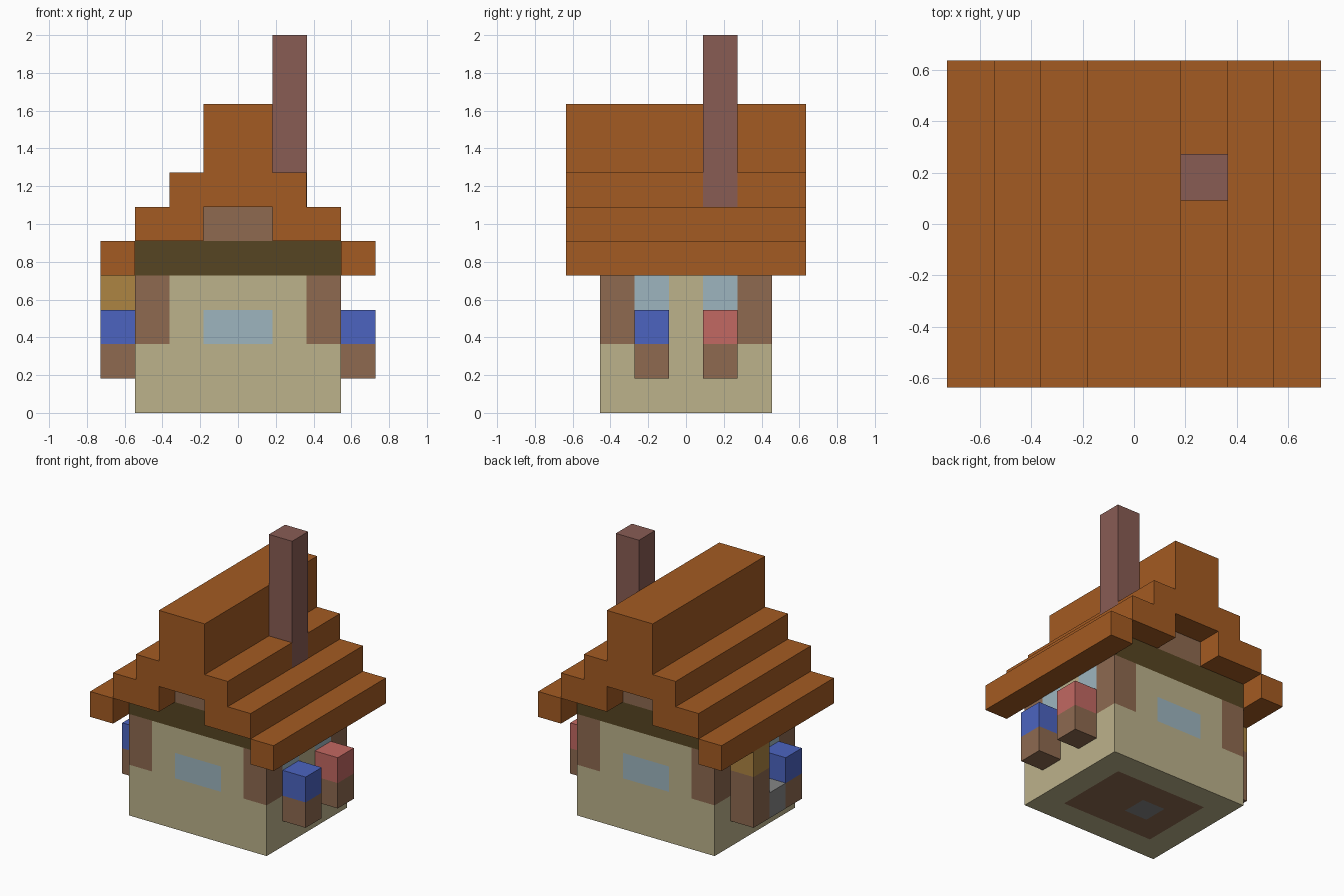
import bpy
import bmesh
from mathutils import Vector

U = 2 / 11  # one building block; all sizes below are counted in blocks

cube = bpy.data.objects.get("Cube")
if cube:
    bpy.data.objects.remove(cube, do_unlink=True)


def linear(c):
    c /= 255
    return c / 12.92 if c <= 0.04045 else ((c + 0.055) / 1.055) ** 2.4


def material(name, *rgb):
    mat = bpy.data.materials.new(name)
    mat.use_nodes = True
    color = [linear(c) for c in rgb] + [1]
    mat.diffuse_color = color
    bsdf = mat.node_tree.nodes["Principled BSDF"]
    bsdf.inputs["Base Color"].default_value = color
    bsdf.inputs["Roughness"].default_value = 0.9
    return mat


ORANGE = material("roof orange", 164, 91, 34)
PLASTER = material("plaster beige", 188, 178, 139)
WOOD = material("wood brown", 142, 106, 80)
BEAM = material("dark beam", 86, 69, 34)
GLASS = material("pale glass", 157, 181, 191)
BLUE = material("flower blue", 76, 100, 192)
RED = material("flower red", 194, 104, 98)
YELLOW = material("straw yellow", 174, 133, 66)
BRICK = material("chimney brick", 137, 92, 84)
GRAY = material("stone gray", 133, 134, 134)


def finish(name, bm, *mats):
    bmesh.ops.recalc_face_normals(bm, faces=bm.faces)
    bmesh.ops.scale(bm, vec=(U, U, U), verts=bm.verts)
    mesh = bpy.data.meshes.new(name)
    bm.to_mesh(mesh)
    bm.free()
    for mat in mats:
        mesh.materials.append(mat)
    obj = bpy.data.objects.new(name, mesh)
    bpy.context.collection.objects.link(obj)
    return obj


def box_mesh(x, y, z):
    """Box from three (low, high) ranges."""
    bm = bmesh.new()
    bmesh.ops.create_cube(bm, size=1)
    for v in bm.verts:
        v.co = Vector([r[0] if c < 0 else r[1] for c, r in zip(v.co, (x, y, z))])
    return bm


def box(name, x, y, z, mat):
    return finish(name, box_mesh(x, y, z), mat)


# House walls, cut into block-sized faces and coloured by position
walls = box_mesh((-3, 3), (-2.5, 2.5), (0, 4))
cuts = [((1, 0, 0), (-2, -1, 0, 1, 2)),
        ((0, 1, 0), (-1.5, -0.5, 0.5, 1.5)),
        ((0, 0, 1), (2, 3))]
for axis, places in cuts:
    for p in places:
        bmesh.ops.bisect_plane(walls, geom=walls.verts[:] + walls.edges[:] + walls.faces[:],
                               plane_co=Vector(axis) * p, plane_no=axis)


def wall_color(c):
    x, y = abs(c.x), abs(c.y)
    if c.z < 0.01:  # floor with an inner panel and a hearth stone
        if -1 < c.x < 0 and y < 0.5:
            return 3
        return 1 if x < 2 and y < 1.5 else 0
    if x > 2 and y > 1.5 and c.z > 2:  # corner posts
        return 1
    if y > 2.4 and x < 1 and 2 < c.z < 3:  # front and back windows
        return 2
    if x > 2.9 and 0.5 < y < 1.5 and c.z > 3:  # side windows
        return 2
    return 0


for face in walls.faces:
    face.material_index = wall_color(face.calc_center_median())
finish("walls", walls, PLASTER, WOOD, GLASS, GRAY)

# Beam ring and the attic boards seen through the gable notch
box("top_beam", (-3, 3), (-2.5, 2.5), (4, 5), BEAM)
box("attic_boards", (-1, 1), (-2.5, 2.5), (5, 6), WOOD)

# Stepped roof from one mirrored outline
half = [(1, 6), (1, 5), (3, 5), (3, 6), (2, 6), (2, 7), (1, 7), (1, 9)]
outline = half + [(-x, z) for x, z in reversed(half)]
roof = bmesh.new()
gable = roof.faces.new([roof.verts.new((x, -3.5, z)) for x, z in outline])
ext = bmesh.ops.extrude_face_region(roof, geom=[gable], use_keep_orig=True)
bmesh.ops.translate(roof, vec=(0, 7, 0),
                    verts=[g for g in ext["geom"] if isinstance(g, bmesh.types.BMVert)])
finish("stepped_roof", roof, ORANGE)
box("left_eave", (3, 4), (-3.5, 3.5), (4, 5), ORANGE)
box("right_eave", (-4, -3), (-3.5, 3.5), (4, 5), ORANGE)

# Chimney, its foot just showing through the roof step
box("chimney", (1, 2.01), (0.5, 1.5), (6, 11), BRICK)


# Planters on the side walls: a pot with an optional bloom on top
def planter(name, side, y, pot_top, pot_mat, bloom=None):
    x = (3, 4) if side > 0 else (-4, -3)
    span = (y - 0.5, y + 0.5)
    box(name + "_pot", x, span, (1, pot_top), pot_mat)
    if bloom:
        box(name + "_bloom", x, span, (pot_top, pot_top + 1), bloom)


planter("left_front", 1, -1, 2, WOOD, BLUE)
planter("left_back", 1, 1, 2, WOOD, RED)
planter("right_front", -1, -1, 2, WOOD, BLUE)
planter("right_middle", -1, 0, 2, GRAY)
planter("right_back", -1, 1, 3, WOOD, YELLOW)
